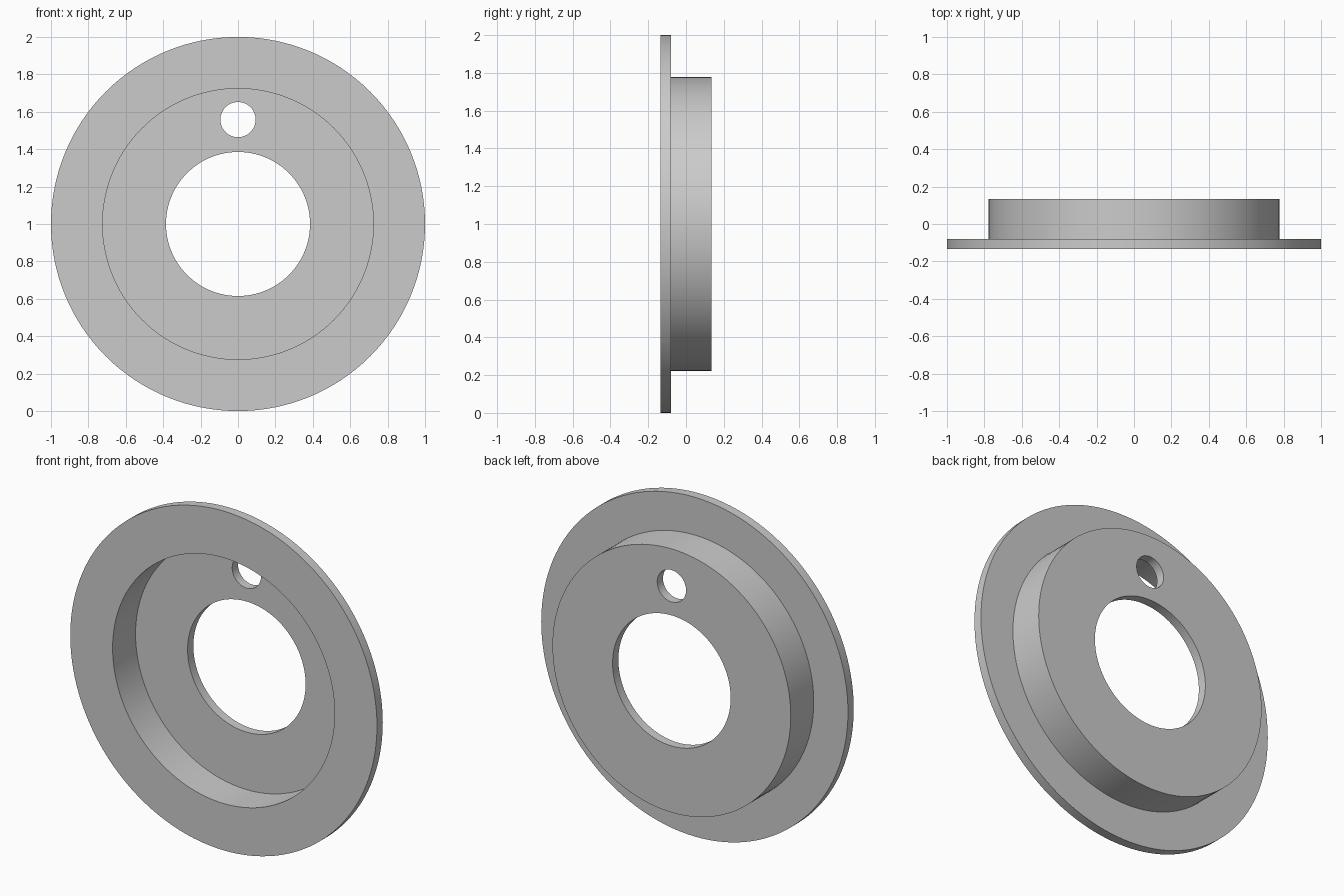
import bpy
import bmesh
from math import pi
from mathutils import Matrix, Vector

SEGMENTS = 128
CENTRE_Z = 1.0

default = bpy.data.objects.get("Cube")
if default:
    bpy.data.objects.remove(default, do_unlink=True)

# Plain grey material
grey = bpy.data.materials.new("plain_grey")
grey.use_nodes = True
colour = (0.6, 0.6, 0.6, 1.0)
grey.diffuse_color = colour
grey.node_tree.nodes["Principled BSDF"].inputs["Base Color"].default_value = colour


def add_object(name, bm):
    mesh = bpy.data.meshes.new(name)
    bmesh.ops.recalc_face_normals(bm, faces=bm.faces)
    bm.to_mesh(mesh)
    bm.free()
    mesh.materials.append(grey)
    obj = bpy.data.objects.new(name, mesh)
    obj.location.z = CENTRE_Z
    bpy.context.collection.objects.link(obj)
    return obj


def lathe(name, profile):
    """Turn a closed (radius, y) profile around the y axis."""
    bm = bmesh.new()
    verts = [bm.verts.new((0, y, r)) for r, y in profile]
    edges = [bm.edges.new((v, verts[i - 1])) for i, v in enumerate(verts)]
    bmesh.ops.spin(bm, geom=verts + edges, cent=(0, 0, 0), axis=(0, 1, 0),
                   angle=2 * pi, steps=SEGMENTS, use_merge=True)
    bmesh.ops.remove_doubles(bm, verts=bm.verts, dist=1e-5)
    return add_object(name, bm)


# Flanged cup: wide front rim, recessed floor at the back, open centre
cup = lathe("flanged_cup", [
    (1.0, -0.134), (1.0, -0.08), (0.777, -0.08), (0.777, 0.134),
    (0.385, 0.134), (0.385, 0.08), (0.724, 0.08), (0.724, -0.134),
])

# Small round hole through the floor, above the centre opening
bm = bmesh.new()
bmesh.ops.create_cone(
    bm, cap_ends=True, segments=64, radius1=0.094, radius2=0.094, depth=0.2,
    matrix=Matrix.Translation(Vector((0, 0.1, 0.558))) @ Matrix.Rotation(pi / 2, 4, "X"))
cutter = add_object("hole_cutter", bm)
cutter.hide_render = True

cut = cup.modifiers.new("small_hole", "BOOLEAN")
cut.operation = "DIFFERENCE"
cut.solver = "EXACT"
cut.object = cutter

bpy.ops.object.select_all(action="DESELECT")
cup.select_set(True)
bpy.context.view_layer.objects.active = cup
bpy.ops.object.modifier_apply(modifier=cut.name)
bpy.data.objects.remove(cutter, do_unlink=True)

# Smooth round walls with crisp rims
bpy.ops.object.shade_smooth_by_angle(angle=pi / 6)
